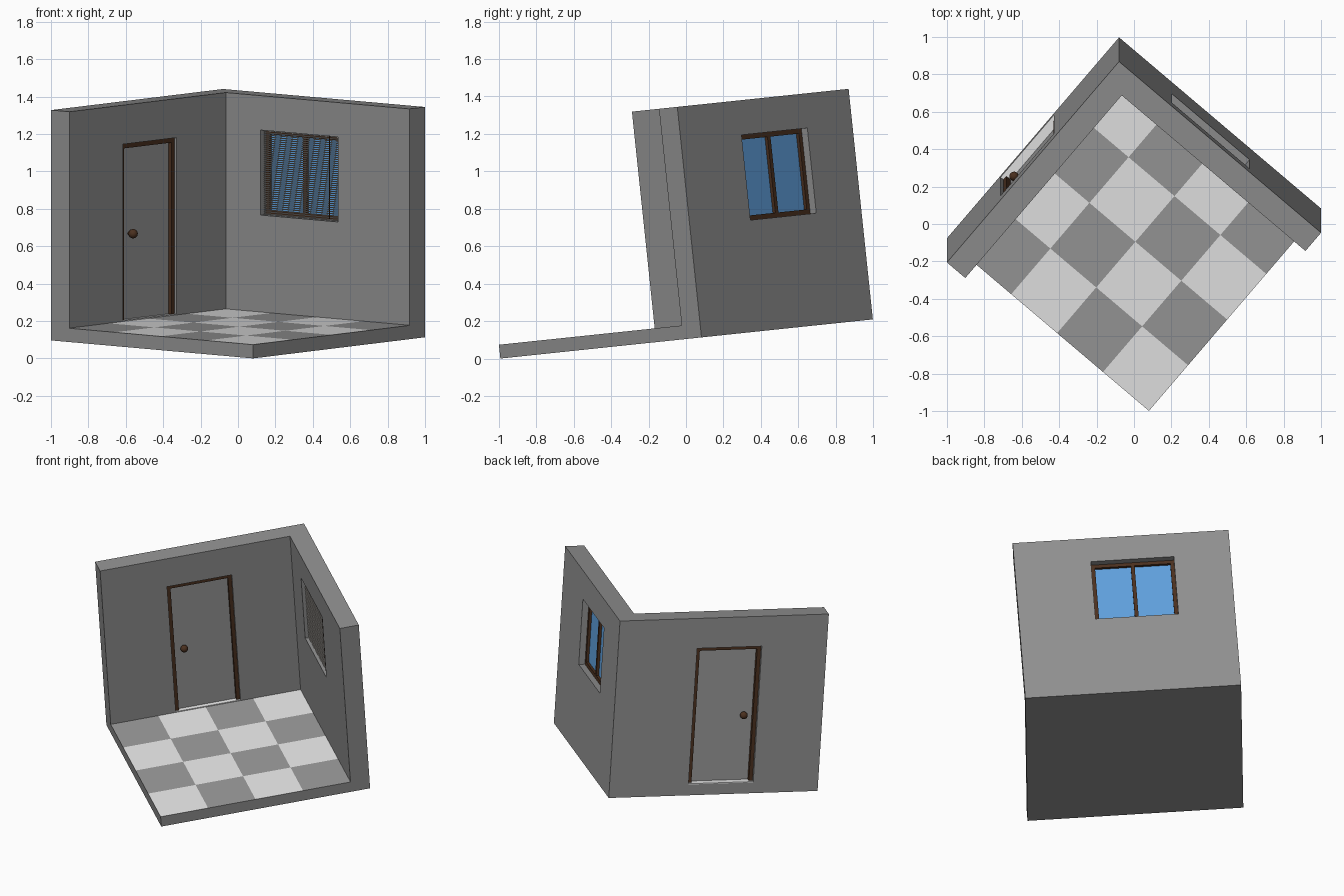
import bpy, bmesh
from math import radians, sin
from mathutils import Matrix

if "Cube" in bpy.data.objects:
    bpy.data.objects.remove(bpy.data.objects["Cube"], do_unlink=True)

# Room sizes: a runs along the window wall, b along the door wall, c is up
SIDE, THICK, HEIGHT, FLOOR = 1.419, 0.129, 1.238, 0.075
TILT = radians(6)
PLACE = (Matrix.Translation((-0.08, 0.998, 2.0 * sin(TILT)))
         @ Matrix.Rotation(TILT, 4, 'X') @ Matrix.Rotation(radians(-40.43), 4, 'Z'))


def material(name, r, g, b):
    m = bpy.data.materials.new(name)
    m.use_nodes = True
    m.diffuse_color = (r, g, b, 1)
    bsdf = next(n for n in m.node_tree.nodes if n.type == 'BSDF_PRINCIPLED')
    bsdf.inputs["Base Color"].default_value = (r, g, b, 1)
    return m


wall_grey = material("wall grey", 0.28, 0.28, 0.28)
tile_dark = material("mid grey", 0.32, 0.32, 0.32)
tile_light = material("light grey", 0.8, 0.8, 0.8)
wood = material("dark brown wood", 0.07, 0.03, 0.014)
glass_blue = material("glass blue", 0.115, 0.35, 0.72)
slat_grey = material("slat grey", 0.55, 0.52, 0.48)


def finish(name, bm, *mats):
    bmesh.ops.recalc_face_normals(bm, faces=bm.faces)
    mesh = bpy.data.meshes.new(name)
    bm.to_mesh(mesh)
    bm.free()
    for m in mats:
        mesh.materials.append(m)
    ob = bpy.data.objects.new(name, mesh)
    bpy.context.scene.collection.objects.link(ob)
    ob.matrix_world = PLACE
    return ob


def add_box(bm, a, b, c):
    size = (a[1] - a[0], b[1] - b[0], c[1] - c[0])
    mid = ((a[0] + a[1]) / 2, -(b[0] + b[1]) / 2, (c[0] + c[1]) / 2)
    bmesh.ops.create_cube(bm, size=1, matrix=Matrix.Translation(mid) @ Matrix.Diagonal((*size, 1)))


def boxes(name, mat, *ranges):
    bm = bmesh.new()
    for r in ranges:
        add_box(bm, *r)
    return finish(name, bm, mat)


# Two walls as one L-shaped prism
bm = bmesh.new()
outline = [(0, 0), (SIDE, 0), (SIDE, THICK), (THICK, THICK), (THICK, SIDE), (0, SIDE)]
base = bm.faces.new([bm.verts.new((a, -b, 0)) for a, b in outline])
top = bmesh.ops.extrude_face_region(bm, geom=[base])["geom"]
bmesh.ops.translate(bm, vec=(0, 0, HEIGHT), verts=[v for v in top if isinstance(v, bmesh.types.BMVert)])
walls = finish("walls", bm, wall_grey)

# Window and door openings
WA, WC = (0.372, 0.917), (0.596, 1.053)
DB, DC = (0.537, 0.977), (FLOOR, 1.028)
through = (-0.05, THICK + 0.05)
for cutter in (boxes("window_cutter", wall_grey, (WA, through, WC)),
               boxes("door_cutter", wall_grey, (through, DB, DC))):
    cutter.hide_render = True
    mod = walls.modifiers.new("opening", 'BOOLEAN')
    mod.operation, mod.solver, mod.object = 'DIFFERENCE', 'EXACT', cutter
    bpy.context.view_layer.objects.active = walls
    bpy.ops.object.modifier_apply(modifier=mod.name)
    bpy.data.objects.remove(cutter, do_unlink=True)

# Floor slab with a checkered top
boxes("floor_slab", wall_grey, ((THICK, SIDE), (THICK, SIDE), (0, FLOOR - 0.001)))
bm = bmesh.new()
inner = SIDE - THICK
mid = (SIDE + THICK) / 2
bmesh.ops.create_grid(bm, x_segments=4, y_segments=4, size=inner / 2,
                      matrix=Matrix.Translation((mid, -mid, FLOOR)))
for f in bm.faces:
    p = f.calc_center_median()
    col, row = int((p.x - THICK) / inner * 4), int((-p.y - THICK) / inner * 4)
    f.material_index = (col + row) % 2
finish("floor_tiles", bm, tile_light, tile_dark)

# Window: frame, centre post and glass
W = 0.025
depth = (0.042, 0.084)
centre = sum(WA) / 2
boxes("window_frame", wood,
      ((WA[0], WA[0] + W), depth, WC),
      ((WA[1] - W, WA[1]), depth, WC),
      ((centre - W / 2, centre + W / 2), depth, WC),
      (WA, depth, (WC[0], WC[0] + W)),
      (WA, depth, (WC[1] - W, WC[1])))
boxes("window_glass", glass_blue, (WA, (0.06, 0.066), WC))

# Window blind: thin slats and a cord
SLATS = 42
pitch = (WC[1] - WC[0]) / SLATS
boxes("blind_slats", slat_grey,
      *[((WA[0] + 0.006, WA[1] - 0.006), (0.088, 0.108),
         (WC[0] + pitch * (i + 0.3), WC[0] + pitch * (i + 0.6))) for i in range(SLATS)])
boxes("blind_cord", wood, ((0.84, 0.844), (0.109, 0.113), (WC[0] + 0.01, WC[1])))

# Door: threshold, frame and panel
boxes("door_threshold", tile_light, ((0, THICK), DB, (FLOOR, FLOOR + 0.006)))
jamb = (0.02, 0.117)
sill = FLOOR + 0.006
boxes("door_frame", wood,
      (jamb, (DB[0], DB[0] + W), (sill, DC[1])),
      (jamb, (DB[1] - W, DB[1]), (sill, DC[1])),
      (jamb, DB, (DC[1] - W, DC[1])))
boxes("door_panel", tile_dark, ((0.05, 0.097), (DB[0] + W, DB[1] - W), (sill, DC[1] - W)))

# Door knobs on both sides, with a shared spindle
bm = bmesh.new()
for a in (0.02, 0.127):
    bmesh.ops.create_uvsphere(bm, u_segments=24, v_segments=12, radius=0.025,
                              matrix=Matrix.Translation((a, -0.89, 0.54)))
bmesh.ops.create_cone(bm, cap_ends=True, segments=16, radius1=0.01, radius2=0.01, depth=0.1,
                      matrix=Matrix.Translation((0.0735, -0.89, 0.54)) @ Matrix.Rotation(radians(90), 4, 'Y'))
for f in bm.faces:
    f.smooth = True
finish("door_knobs", bm, wood)
